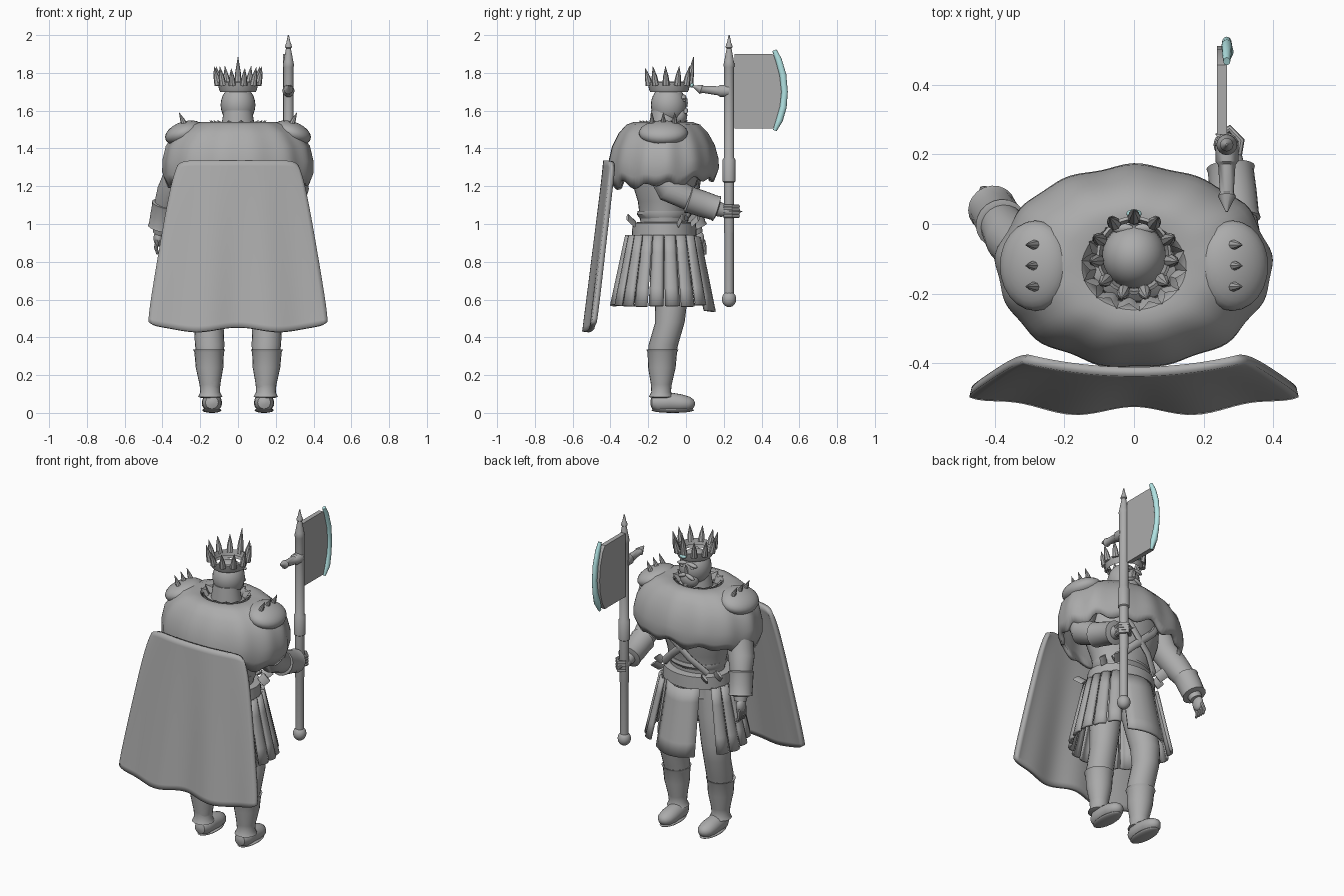
import bpy, bmesh, random
from math import sin, cos, pi, radians
from mathutils import Vector, Matrix

random.seed(4)
cube = bpy.data.objects.get("Cube")
if cube:
    bpy.data.objects.remove(cube)


def material(name, rgb):
    m = bpy.data.materials.new(name)
    m.use_nodes = True
    m.diffuse_color = (*rgb, 1)
    m.node_tree.nodes["Principled BSDF"].inputs["Base Color"].default_value = (*rgb, 1)
    return m


GREY = material("plain grey", (0.41, 0.41, 0.41))
CYAN = material("pale cyan", (0.45, 0.78, 0.78))


def finish(name, bm, mat=GREY, angle=40):
    bmesh.ops.recalc_face_normals(bm, faces=bm.faces)
    me = bpy.data.meshes.new(name)
    bm.to_mesh(me)
    bm.free()
    me.materials.append(mat)
    for p in me.polygons:
        p.use_smooth = True
    me.set_sharp_from_angle(angle=radians(angle))
    ob = bpy.data.objects.new(name, me)
    bpy.context.scene.collection.objects.link(ob)
    return ob


def tube(name, pts, radii, seg=20, ref=(0, 1, 0), flat=False, wobble=None, caps=True, mat=GREY):
    """Rings swept along a path; a radius is one number or a (width, depth) pair."""
    bm = bmesh.new()
    pts, rings = [Vector(p) for p in pts], []
    for i, p in enumerate(pts):
        t = (pts[min(i + 1, len(pts) - 1)] - pts[max(i - 1, 0)]).normalized()
        if flat:
            t = Vector((0, 0, 1))
        u = t.cross(Vector(ref)).normalized()
        v = u.cross(t)
        r = radii[i] if isinstance(radii[i], tuple) else (radii[i], radii[i])
        ring = []
        for k in range(seg):
            a = 2 * pi * k / seg
            s, dz = wobble(a, i / (len(pts) - 1)) if wobble else (1, 0)
            ring.append(bm.verts.new(p + u * cos(a) * r[0] * s + v * sin(a) * r[1] * s + Vector((0, 0, dz))))
        rings.append(ring)
    for a, b in zip(rings, rings[1:]):
        for k in range(seg):
            bm.faces.new((a[k], a[(k + 1) % seg], b[(k + 1) % seg], b[k]))
    if caps:
        bm.faces.new(rings[0])
        bm.faces.new(rings[-1])
    return finish(name, bm, mat)


def stack(name, cy, rows, **kw):
    """Level rings given as (z, half width, half depth)."""
    return tube(name, [(0, cy, r[0]) for r in rows], [(r[1], r[2]) for r in rows], flat=True, **kw)


def ball(name, loc, size, tilt=0, mat=GREY):
    bm = bmesh.new()
    bmesh.ops.create_uvsphere(bm, u_segments=24, v_segments=14, radius=1)
    bm.transform(Matrix.Translation(loc) @ Matrix.Rotation(tilt, 4, 'Y') @ Matrix.Diagonal((*size, 1)))
    return finish(name, bm, mat)


def sheet(name, func, nu, nv, thick):
    """Grid surface from func(u, v), thickened."""
    bm = bmesh.new()
    g = [[bm.verts.new(func(i / nu, j / nv)) for j in range(nv + 1)] for i in range(nu + 1)]
    for i in range(nu):
        for j in range(nv):
            bm.faces.new((g[i][j], g[i + 1][j], g[i + 1][j + 1], g[i][j + 1]))
    ob = finish(name, bm)
    mod = ob.modifiers.new("thickness", 'SOLIDIFY')
    mod.thickness, mod.offset = thick, 0
    return ob


def spike(name, base, tip, r, seg=8):
    mid = Vector(base).lerp(Vector(tip), 0.45)
    return tube(name, [base, mid, tip], [r, r * 0.75, 0.001], seg)


CY = -0.115  # body axis depth

# Torso, neck and belt
stack("torso", CY, [(0.86, .17, .15), (1.0, .165, .125), (1.12, .19, .14), (1.25, .23, .18),
                    (1.38, .24, .18), (1.47, .2, .13), (1.51, .09, .08), (1.6, .075, .07)], seg=32)
stack("breastplate_hem", CY, [(1.03, .17, .13), (1.05, .18, .145), (1.07, .18, .14)], seg=32)
stack("belt", CY, [(.925, .2, .165), (.93, .21, .172), (1.005, .205, .168), (1.01, .17, .14)], seg=32)
for s in (-1, 1):
    tube("chest_strap", [(s * .17, .01, 1.36), (s * .08, .07, 1.25), (-s * .06, .05, 1.12), (-s * .15, 0, 1.03)],
         [(.022, .012)] * 4, 8)
    for y in (-.27, -.04, .03):
        ang = (y - CY) / .2
        c = Vector((s * .2 * (1 - ang * ang * .5), y, 1.0))
        tube("waist_tab", [c, c + Vector((s * .03, ang * .05, .035))], [(.03, .008)] * 2, 6)

# Skirt of hanging straps, open beside the wide front apron
N = 20
for n in range(N):
    a = 2 * pi * (n + .5) / N
    if -.75 < a - pi / 2 < 1.0:
        continue
    drop = random.uniform(.56, .585)

    def strap(u, v, a=a, drop=drop):
        th = a + (u - .5) * .27
        bulge = .012 * sin(pi * u)
        return (cos(th) * (.205 + .085 * v + bulge), CY + sin(th) * (.19 + .08 * v + bulge),
                .94 + (drop - .94) * v)
    sheet("skirt_strap", strap, 4, 4, .016)
sheet("front_apron", lambda u, v: ((u - .5) * (.22 + .04 * v), .07 + .08 * v - .2 * (u - .5) ** 2,
                                   .93 - .395 * v + .03 * (u - .5) ** 2), 6, 5, .016)

# Legs with greaves and shoes
for s, side in ((-1, "right"), (1, "left")):
    x = s * .145
    tube(side + "_leg", [(s * .1, CY, .92), (s * .125, -.1, .75), (s * .15, -.08, .58), (s * .155, -.085, .48),
                         (s * .15, -.12, .36), (x, -.13, .25), (x, -.135, .1)],
         [.1, .095, .085, .078, .078, .065, .045], flat=True)
    tube(side + "_greave", [(x + s * .008 * (z / .33), -.135 + .03 * z, z) for z in (.33, .335, .32, .24, .15, .11, .085, .08)],
         [.07, .085, .078, .073, .055, .052, .064, .05], flat=True)
    x = s * .138
    tube(side + "_shoe", [(x, y, z) for y, z in ((-.188, .055), (-.18, .055), (-.15, .055), (-.09, .057), (-.03, .052),
                                                 (.015, .048), (.038, .047), (.047, .046))],
         [(.012, .012), (.034, .034), (.05, .05), (.052, .052), (.054, .047), (.046, .038), (.028, .025), (.008, .008)],
         ref=(0, 0, 1))
    ball(side + "_sole", (x, -.07, .014), (.05, .112, .014))

# Arms: one grips the axe, the other hangs
arms = (("left", [(.25, CY, 1.42), (.285, -.13, 1.28), (.3, -.085, 1.185), (.288, .045, 1.12), (.275, .2, 1.07)]),
        ("right", [(-.26, CY, 1.42), (-.305, -.09, 1.28), (-.355, -.04, 1.17), (-.388, .01, 1.08), (-.415, .055, .95)]))
for side, path in arms:
    tube(side + "_arm", path, [.085, .08, .075, .06, .035], ref=(1, 0, 0))
    a, b = Vector(path[3]), Vector(path[4])
    tube(side + "_bracer", [a.lerp(b, f) for f in (-.25, -.2, -.1, .3, .68, .76, .8)],
         [.06, .074, .07, .069, .066, .07, .045], ref=(1, 0, 0))
ball("left_hand", (.275, .215, 1.07), (.038, .045, .034))
ball("right_hand", (-.422, .06, .925), (.025, .036, .045))
for n in range(4):
    z = 1.042 + n * .017
    tube("left_finger", [(.3, .2, z), (.308, .24, z), (.275, .275, z), (.24, .25, z)], [.011] * 4, 8, ref=(0, 0, 1))
    y = .03 + n * .02
    tube("right_finger", [(-.425, y, .915), (-.435, y + .01, .875), (-.425, y + .012, .84)], [.011, .01, .007], 8)
spike("left_thumb", (.27, .25, 1.07), (.25, .3, 1.065), .013)


# Fur mantle with scalloped hem, and the ruffled collar
def folds(a, t):
    w = .6 * sin(13 * a) + .4 * sin(8 * a + 1)
    return 1 + .025 * w * t, .025 * w * t ** 4 + .04 * t ** 4 * max(0, sin(a))


mantle = stack("fur_mantle", -.122, [(1.5, .12, .1), (1.535, .15, .125), (1.54, .2, .155), (1.525, .26, .195),
                                    (1.48, .33, .235), (1.41, .378, .27), (1.33, .395, .288), (1.26, .395, .291),
                                    (1.205, .375, .28)],
               seg=104, wobble=folds, caps=False)
mod = mantle.modifiers.new("thickness", 'SOLIDIFY')
mod.thickness = .02
stack("collar", -.12, [(1.45, .1, .09), (1.5, .115, .1), (1.54, .14, .12)], seg=56, caps=False,
      wobble=lambda a, t: (1 + .09 * sin(14 * a), .01 * t * sin(14 * a)))

# Shoulder guards with spikes
for s in (-1, 1):
    ball("shoulder_guard", (s * .284, -.12, 1.482), (.106, .13, .06), s * .33)
    for y in (-.18, -.12, -.06):
        spike("shoulder_spike", (s * .28, y, 1.52), (s * .312, y, 1.59), .016)


# Cape with softened corners
def cape(u, v):
    x = 2 * u - 1
    corner = x ** 12
    return (x * (.325 + .158 * v ** .9 - .012 * corner * (v ** 12 + (1 - v) ** 12)),
            -.425 + .04 * x * x * (1 - v) - .1 * v + v * (.05 * x ** 4 + .012 * cos(9 * x)),
            1.335 - .895 * v + .012 * v * cos(7 * x) + corner * (.03 * v ** 12 - .03 * (1 - v) ** 8))


sheet("cape", cape, 40, 30, .027)

# Head, face and beard
ball("head", (0, -.092, 1.63), (.092, .094, .105))
ball("beard", (0, -.035, 1.575), (.06, .042, .055))
spike("beard_tip", (0, -.03, 1.56), (0, -.01, 1.49), .035)
spike("nose", (0, -.01, 1.625), (0, .005, 1.67), .018)
for s in (-1, 1):
    ball("brow", (s * .035, -.012, 1.672), (.034, .014, .011), s * .2)
    ball("eye", (s * .035, -.01, 1.655), (.013, .01, .008))
    ball("moustache", (s * .025, -.002, 1.6), (.033, .013, .012), s * .4)

# Crown with spikes leaning outwards, tallest over the face
CROWN = -.09
stack("crown_band", CROWN, [(1.7, .095, .1), (1.71, .1, .105), (1.75, .108, .113), (1.755, .1, .104),
                            (1.72, .09, .095)], seg=32, caps=False)
for n in range(11):
    a = pi / 2 + 2 * pi * n / 11
    h = .148 if n == 0 else random.uniform(.08, .1)
    spike("crown_spike", (cos(a) * .106, CROWN + sin(a) * .108, 1.735),
          (cos(a) * .128, CROWN + sin(a) * .13, 1.738 + h), .02)
ball("crown_gem", (0, .03, 1.735), (.022, .012, .013), mat=CYAN)

# Axe: shaft, pommel, back spike, blade and bright edge
AX, AY = .267, .228
shaft = [(.6, .025), (.95, .025), (.96, .027), (1.22, .027), (1.225, .034), (1.34, .034), (1.35, .027),
         (1.83, .027), (1.84, .03), (1.86, .026), (1.93, .013), (1.935, .019), (1.95, .016), (1.96, .011), (2.0, .003)]
tube("axe_shaft", [(AX, AY, z) for z, r in shaft], [r for z, r in shaft], 16, flat=True)
ball("axe_pommel", (AX, AY, .602), (.038, .038, .042))
spine = ((AY, 1.705), (.18, 1.705), (.17, 1.705), (.09, 1.713), (.08, 1.713), (.035, 1.73))
tube("axe_back_spike", [(AX, y, z) for y, z in spine], [.033, .033, .025, .02, .026, .003], 10, ref=(0, 0, 1))
edge = [(.468, 1.92), (.49, 1.87), (.513, 1.79), (.522, 1.7), (.515, 1.62), (.495, 1.55), (.47, 1.495)]
bm = bmesh.new()
outline = [(AY + .03, 1.9)] + [(y - .01, max(1.505, min(z, 1.9))) for y, z in edge] + [(AY + .03, 1.505)]
face = bm.faces.new([bm.verts.new((AX - .028, y, z)) for y, z in outline])
ext = bmesh.ops.extrude_face_region(bm, geom=[face])["geom"]
bmesh.ops.translate(bm, vec=(.028, 0, 0), verts=[v for v in ext if isinstance(v, bmesh.types.BMVert)])
finish("axe_blade", bm)
tube("axe_edge", [(AX, y, z) for y, z in edge], [(.012, .01), (.017, .014), (.018, .015), (.017, .014),
                                                (.018, .015), (.018, .02), (.01, .008)], 12, ref=(1, 0, 0), mat=CYAN)
